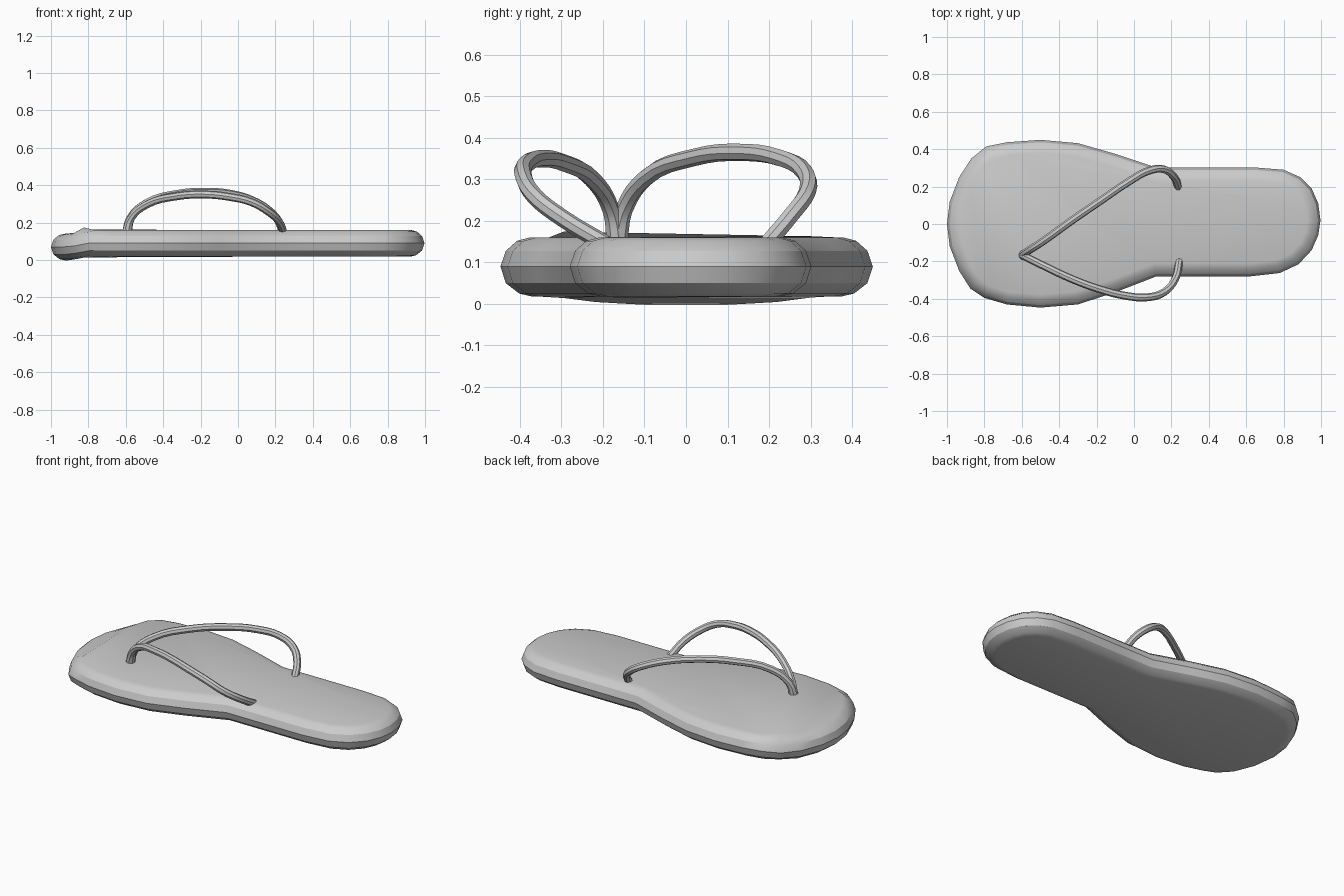
import bpy, bmesh
from mathutils import Vector

if "Cube" in bpy.data.objects:
    bpy.data.objects.remove(bpy.data.objects["Cube"])

# Sole outline, counter-clockwise from the toe tip (top view)
outline = [(-1.0, 0), (-0.985, -0.12), (-0.935, -0.25), (-0.875, -0.345), (-0.8, -0.395),
           (-0.68, -0.43), (-0.5, -0.447), (-0.3, -0.43), (-0.1, -0.365), (0.12, -0.28),
           (0.35, -0.28), (0.62, -0.28), (0.78, -0.262), (0.88, -0.215), (0.95, -0.14),
           (0.985, -0.06), (0.997, 0.02), (0.985, 0.11), (0.95, 0.19), (0.89, 0.25),
           (0.8, 0.29), (0.65, 0.302), (0.35, 0.302), (0.12, 0.302), (-0.1, 0.375),
           (-0.3, 0.432), (-0.5, 0.45), (-0.68, 0.437), (-0.79, 0.415), (-0.87, 0.35),
           (-0.935, 0.25), (-0.985, 0.12)]
N = len(outline)
P = [Vector(p) for p in outline]

# Rounded side wall: (height, inset from the outline)
wall = [(0.018, 0.075), (0.025, 0.045), (0.05, 0.013), (0.09, 0.0),
        (0.128, 0.013), (0.152, 0.04), (0.16, 0.07)]


def inset(i, d):
    a, b, c = P[i - 1], P[i], P[(i + 1) % N]
    n1, n2 = [Vector((-e.y, e.x)).normalized() for e in (b - a, c - b)]
    n = (n1 + n2).normalized()
    return b + n * d / max(n.dot(n1), 0.5)


def toe_dip(x):
    return -0.02 * min(max((-0.8 - x) / 0.1, 0), 1)


bm = bmesh.new()
rings = []
for z, d in wall:
    ring = []
    for i in range(N):
        p = inset(i, d)
        ring.append(bm.verts.new((p.x, p.y, z + toe_dip(p.x))))
    rings.append(ring)
for lo, hi in zip(rings, rings[1:]):
    for i in range(N):
        j = (i + 1) % N
        bm.faces.new((lo[i], lo[j], hi[j], hi[i]))

# Raised crease where the footbed bends down to the toe
top, low = rings[-1], rings[0]
R, L = 3, 29
top[R].co.z = 0.174
top[L].co.z = 0.163
bm.faces.new(top[R:L + 1])
bm.faces.new(top[L:] + top[:R + 1])
bm.faces.new(low[R:L + 1][::-1])
bm.faces.new((low[L:] + low[:R + 1])[::-1])
bmesh.ops.recalc_face_normals(bm, faces=bm.faces)
me = bpy.data.meshes.new("sole")
bm.to_mesh(me)
bm.free()
sole = bpy.data.objects.new("sole", me)
bpy.context.collection.objects.link(sole)


# Tubular straps swept along smooth paths
def strap(name, pts):
    cu = bpy.data.curves.new(name, 'CURVE')
    cu.dimensions = '3D'
    cu.bevel_depth = 0.021
    cu.bevel_resolution = 2
    cu.resolution_u = 4
    cu.use_fill_caps = True
    sp = cu.splines.new('BEZIER')
    sp.bezier_points.add(len(pts) - 1)
    for k, (b, co) in enumerate(zip(sp.bezier_points, pts)):
        b.co = co
        b.handle_left_type = b.handle_right_type = 'AUTO'
        b.radius = 1.25 if k == 0 else 1.0
    ob = bpy.data.objects.new(name, cu)
    bpy.context.collection.objects.link(ob)
    return ob


left = strap("left_strap", [
    (-0.595, -0.168, 0.14), (-0.575, -0.15, 0.225), (-0.49, -0.095, 0.305),
    (-0.33, 0.02, 0.353), (-0.17, 0.13, 0.365), (-0.03, 0.225, 0.352),
    (0.08, 0.285, 0.318), (0.16, 0.292, 0.27), (0.215, 0.25, 0.21), (0.237, 0.195, 0.145)])
right = strap("right_strap", [
    (-0.595, -0.165, 0.14), (-0.57, -0.18, 0.225), (-0.48, -0.225, 0.30),
    (-0.33, -0.295, 0.34), (-0.18, -0.35, 0.35), (-0.05, -0.383, 0.338),
    (0.07, -0.392, 0.31), (0.16, -0.365, 0.26), (0.22, -0.295, 0.205), (0.243, -0.195, 0.145)])

for ob in (left, right, sole):
    bpy.ops.object.select_all(action='DESELECT')
    ob.select_set(True)
    bpy.context.view_layer.objects.active = ob
    if ob.type == 'CURVE':
        bpy.ops.object.convert(target='MESH')
    bpy.ops.object.shade_smooth_by_angle(angle=0.5)
